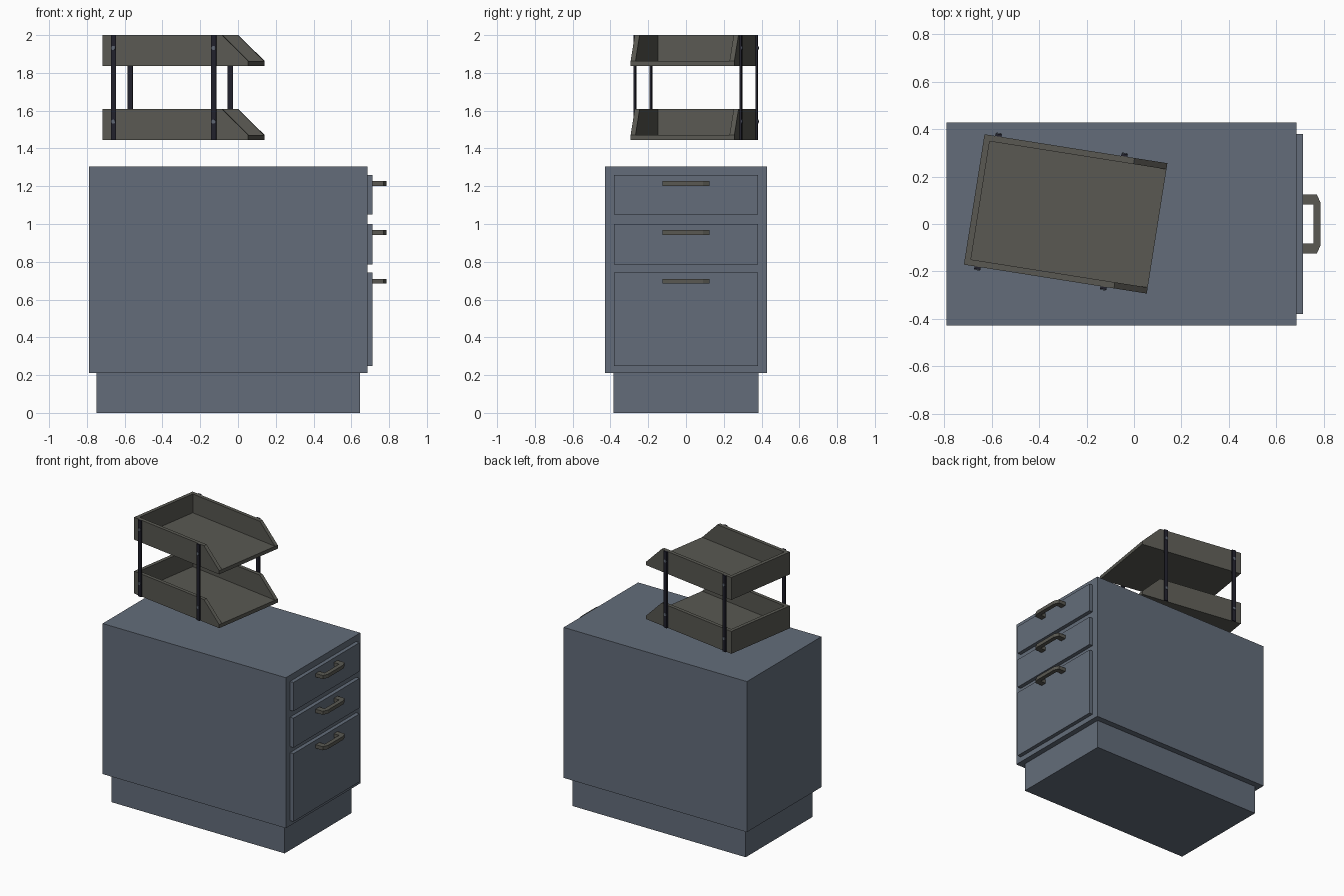
import bpy
import bmesh
from math import radians
from mathutils import Matrix, Vector

cube = bpy.data.objects.get("Cube")
if cube:
    bpy.data.objects.remove(cube)


def material(name, rgb):
    m = bpy.data.materials.new(name)
    m.use_nodes = True
    m.diffuse_color = (*rgb, 1)
    m.node_tree.nodes["Principled BSDF"].inputs["Base Color"].default_value = (*rgb, 1)
    return m


STEEL = material("blue grey steel", (0.125, 0.152, 0.195))
OLIVE = material("olive grey", (0.1, 0.099, 0.084))
BLACK = material("dark post", (0.015, 0.015, 0.025))
SCREW = material("screw grey", (0.11, 0.13, 0.17))


def finish(name, bm, mat, matrix):
    bmesh.ops.recalc_face_normals(bm, faces=bm.faces)
    mesh = bpy.data.meshes.new(name)
    bm.to_mesh(mesh)
    bm.free()
    mesh.materials.append(mat)
    obj = bpy.data.objects.new(name, mesh)
    obj.matrix_world = matrix
    bpy.context.collection.objects.link(obj)
    return obj


def prism(name, points, direction, mat, matrix=Matrix()):
    """Extrude a flat outline along a direction."""
    bm = bmesh.new()
    face = bm.faces.new([bm.verts.new(p) for p in points])
    result = bmesh.ops.extrude_face_region(bm, geom=[face], use_keep_orig=True)
    moved = [g for g in result["geom"] if isinstance(g, bmesh.types.BMVert)]
    bmesh.ops.translate(bm, verts=moved, vec=Vector(direction))
    return finish(name, bm, mat, matrix)


def box(name, x, y, z, mat, matrix=Matrix()):
    outline = [(x[0], y[0], z[0]), (x[1], y[0], z[0]), (x[1], y[1], z[0]), (x[0], y[1], z[0])]
    return prism(name, outline, (0, 0, z[1] - z[0]), mat, matrix)


# Cabinet body and recessed plinth
box("plinth", (-0.75, 0.645), (-0.385, 0.385), (0, 0.21), STEEL)
box("cabinet_body", (-0.79, 0.685), (-0.428, 0.428), (0.21, 1.305), STEEL)

# Drawer fronts with chamfered pull handles
half = [(0.713, 0.125), (0.77, 0.125), (0.786, 0.09)]
inner = [(0.756, 0.083), (0.713, 0.083)]
outline = half + [(x, -y) for x, y in reversed(half)]
outline += [(x, -y) for x, y in reversed(inner)] + inner
drawers = {"top": (1.05, 1.26), "middle": (0.785, 1.0), "bottom": (0.247, 0.742)}
for label, (low, high) in drawers.items():
    box(label + "_drawer", (0.685, 0.713), (-0.38, 0.38), (low, high), STEEL)
    z = high - 0.058
    prism(label + "_handle", [(x, y, z) for x, y in outline], (0, 0, 0.026), OLIVE)

# Letter trays, turned slightly on the cabinet
L, W, H, T = 0.39, 0.278, 0.163, 0.026
turn = Matrix.Translation((-0.288, 0.0425, 0)) @ Matrix.Rotation(radians(-9), 4, "Z")
side = [(-L, 0), (L, 0), (L, T), (L - 0.14, H), (-L, H)]
for label, z in (("lower", 1.445), ("upper", 1.837)):
    place = turn @ Matrix.Translation((0, 0, z))
    box(label + "_tray_floor", (-L + T, L), (-W + T, W - T), (0, T), OLIVE, place)
    box(label + "_tray_back", (-L, -L + T), (-W + T, W - T), (0, H), OLIVE, place)
    for which, y in (("left", W - T), ("right", -W)):
        prism(f"{label}_tray_{which}_side", [(x, y, h) for x, h in side], (0, T, 0), OLIVE, place)

# Posts outside the trays, each with two screws
for which, s in (("left", 1), ("right", -1)):
    for end, x in (("rear", -0.331), ("front", 0.206)):
        ys = sorted((s * W, s * (W + 0.011)))
        box(f"{which}_{end}_post", (x - 0.0135, x + 0.0135), ys, (1.445, 2.0), BLACK, turn)
        for level, z in (("lower", 1.542), ("upper", 1.932)):
            bm = bmesh.new()
            bmesh.ops.create_cone(bm, cap_ends=True, segments=12, radius1=0.011,
                                  radius2=0.011, depth=0.008)
            spot = Matrix.Translation((x, s * (W + 0.011), z)) @ Matrix.Rotation(radians(90), 4, "X")
            finish(f"{which}_{end}_{level}_screw", bm, SCREW, turn @ spot)
